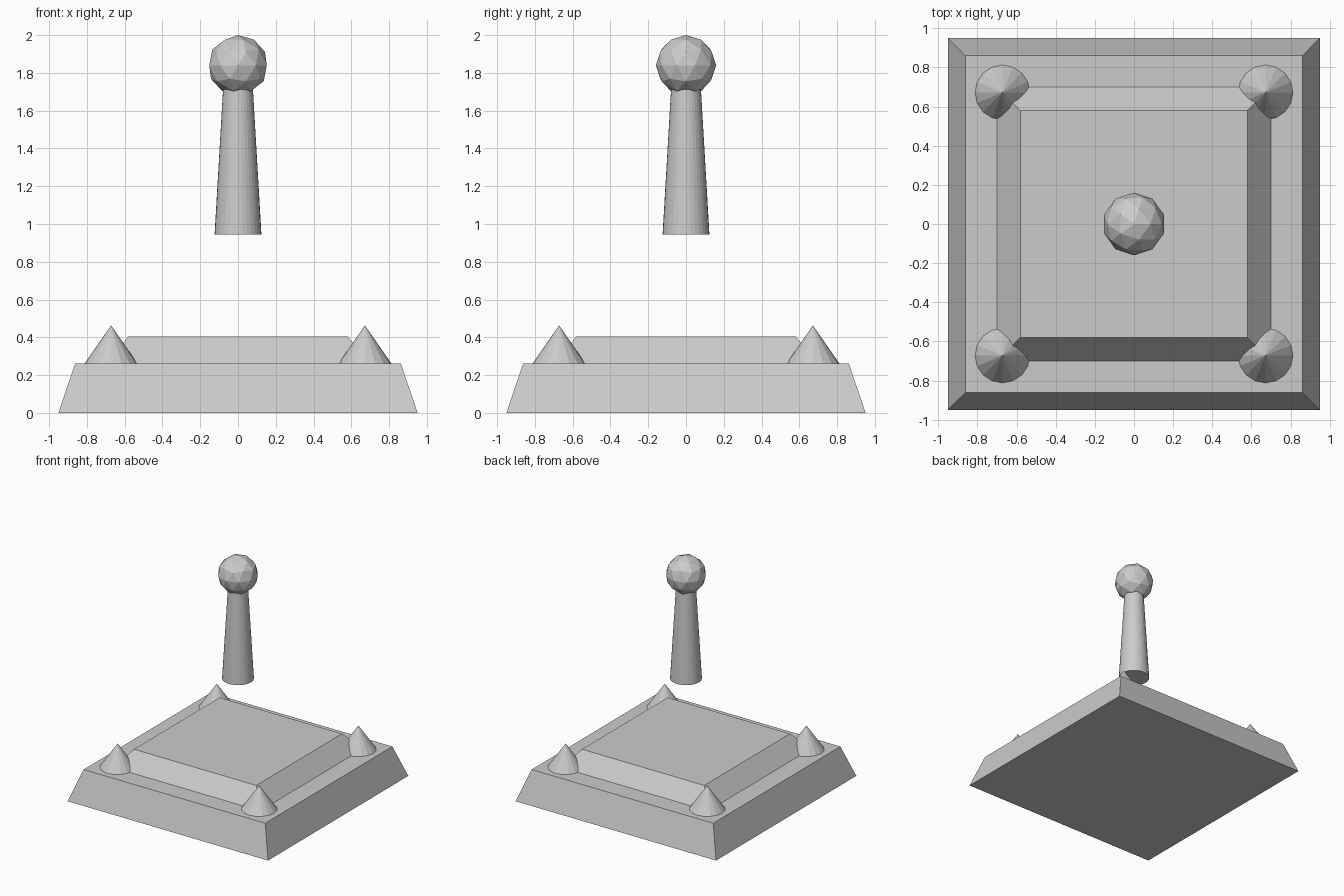
import bpy
from math import pi, sqrt

if "Cube" in bpy.data.objects:
    bpy.data.objects.remove(bpy.data.objects["Cube"])


def frustum(name, sides, r_bottom, r_top, z0, z1, x=0, y=0, turn=0):
    bpy.ops.mesh.primitive_cone_add(
        vertices=sides, radius1=r_bottom, radius2=r_top, depth=z1 - z0,
        location=(x, y, (z0 + z1) / 2), rotation=(0, 0, turn))
    bpy.context.object.name = name


# Two square, tapering plinth tiers (half widths scaled to corner radii)
frustum("base_tier", 4, 0.951 * sqrt(2), 0.862 * sqrt(2), 0, 0.262, turn=pi / 4)
frustum("upper_tier", 4, 0.699 * sqrt(2), 0.581 * sqrt(2), 0.262, 0.404, turn=pi / 4)

# Corner spikes
for sx in (-1, 1):
    for sy in (-1, 1):
        frustum("corner_spike", 16, 0.14, 0, 0.262, 0.463, 0.672 * sx, 0.672 * sy)

# Floating tapered handle with a faceted ball on top
frustum("handle", 32, 0.124, 0.079, 0.945, 1.715)
bpy.ops.mesh.primitive_ico_sphere_add(subdivisions=2, radius=0.16, location=(0, 0, 1.84))
bpy.context.object.name = "handle_ball"
